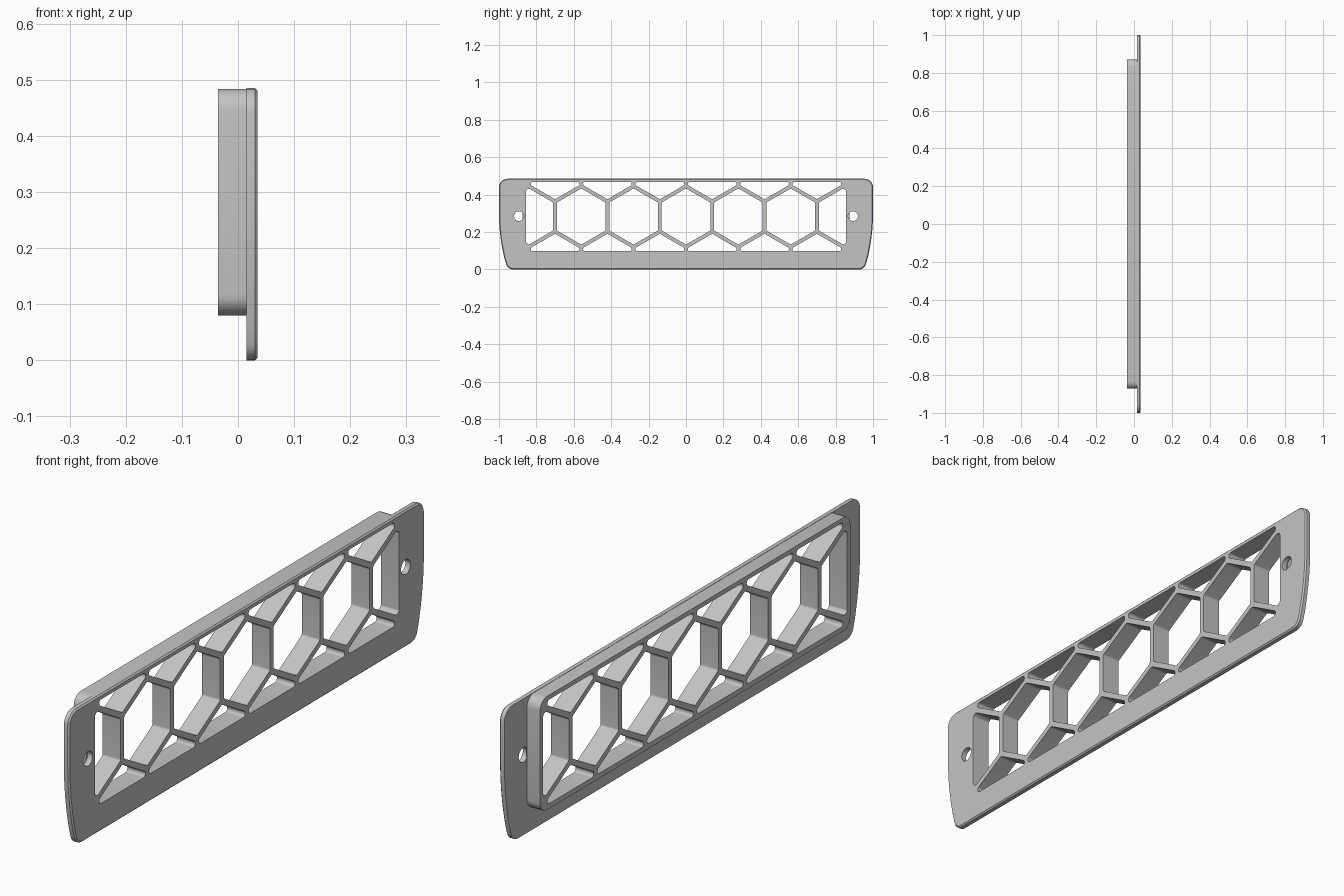
import bpy, bmesh, math
from mathutils import Vector

cube = bpy.data.objects.get("Cube")
if cube:
    bpy.data.objects.remove(cube, do_unlink=True)

BACK, SEAM, FACE = -0.036, 0.015, 0.035     # depth layers along x
TOP, MID, PITCH, RIB, CHAMFER = 0.485, 0.283, 0.28, 0.02, 0.005
WIN_Y, WIN_LOW, WIN_HIGH = 0.855, 0.098, 0.468

grey = bpy.data.materials.new("satin_grey")
grey.use_nodes = True
grey.diffuse_color = (0.55, 0.55, 0.55, 1)
grey.node_tree.nodes["Principled BSDF"].inputs["Base Color"].default_value = (0.55, 0.55, 0.55, 1)


def rounded(points, radius, steps=6):
    """Replace each corner of a convex outline (counter-clockwise) by an arc."""
    result = []
    for i, corner in enumerate(points):
        p = Vector(corner)
        a = (Vector(points[i - 1]) - p).normalized()
        b = (Vector(points[(i + 1) % len(points)]) - p).normalized()
        half = a.angle(b) / 2
        centre = p + (a + b).normalized() * radius / math.sin(half)
        start = p + a * radius / math.tan(half) - centre
        for k in range(steps + 1):
            t = (math.pi - 2 * half) * k / steps
            c, s = math.cos(t), math.sin(t)
            result.append(centre + Vector((c * start.x - s * start.y, s * start.x + c * start.y)))
    return result


def clip(points, axis, limit, sign):
    """Keep the part of an outline where sign * coordinate <= sign * limit."""
    result = []
    for i, q in enumerate(points):
        p = points[i - 1]
        p_in, q_in = sign * p[axis] <= sign * limit, sign * q[axis] <= sign * limit
        if p_in != q_in:
            result.append(p.lerp(q, (limit - p[axis]) / (q[axis] - p[axis])))
        if q_in:
            result.append(q)
    return result


def inset(points, distance):
    """Move an outline inwards."""
    result = []
    for i, p in enumerate(points):
        t = (points[(i + 1) % len(points)] - points[i - 1]).normalized()
        result.append(p + Vector((-t.y, t.x)) * distance)
    return result


def circle(y, z, radius, count):
    return [Vector((y + radius * math.cos(math.tau * i / count),
                    z + radius * math.sin(math.tau * i / count))) for i in range(count)]


bm = bmesh.new()


def ring(outline, x):
    """Closed loop of vertices in the y-z plane at depth x."""
    verts = [bm.verts.new((x, p.x, p.y)) for p in outline]
    for i, v in enumerate(verts):
        bm.edges.new((verts[i - 1], v))
    return verts


def wall(a, b):
    for i in range(len(a)):
        bm.faces.new((a[i - 1], a[i], b[i], b[i - 1]))


def sheet(rings):
    """Flat face bounded by the first ring, with the others as holes."""
    edges = [bm.edges.get((r[i - 1], r[i])) for r in rings for i in range(len(r))]
    bmesh.ops.triangle_fill(bm, edges=edges, use_beauty=True, normal=(1, 0, 0))


# Plate outline: bowed ends that narrow towards the bottom
corner_low = [p for p in rounded([(-0.955, 0), (0.955, 0), (1.08, TOP), (-1.08, TOP)], 0.04)
              if p.x > 0 and p.y < 0.1]
corner_top = [p for p in rounded([(-1, 0), (1, 0), (1, TOP), (-1, TOP)], 0.045)
              if p.x > 0 and p.y > 0.3]
bow = [Vector((1 - 0.045 * (1 - z / 0.3) ** 2, z)) for z in [0.06 + 0.03 * i for i in range(9)]]
side = corner_low + bow + corner_top
plate_outline = side + [Vector((-p.x, p.y)) for p in reversed(side)]

# Collar outline, almost flush with the plate's top edge
collar_top = TOP - 0.001
collar_outline = rounded([(-0.872, 0.08), (0.872, 0.08), (0.872, collar_top), (-0.872, collar_top)], 0.038)

# Honeycomb openings, trimmed to the window
cells = []
size = (PITCH - RIB) / math.sqrt(3)
for row in (-1, 0, 1):
    for column in range(-3, 3 if row else 4):
        y = PITCH * (column + 0.5 * abs(row))
        z = MID + row * PITCH * math.sqrt(3) / 2
        cell = [Vector((y + size * math.sin(math.pi * i / 3),
                        z - size * math.cos(math.pi * i / 3))) for i in range(6)]
        for axis, limit, sign in ((0, WIN_Y, 1), (0, -WIN_Y, -1), (1, WIN_HIGH, 1), (1, WIN_LOW, -1)):
            cell = clip(cell, axis, limit, sign)
        cells.append(rounded(cell, 0.0105))

# Screw holes at both ends
screws = [circle(s * 0.893, 0.285, 0.026, 32) for s in (-1, 1)]

# Rings at each depth
plate_face = ring(inset(plate_outline, CHAMFER), FACE)
plate_rim = ring(plate_outline, FACE - CHAMFER)
plate_back = ring(plate_outline, SEAM)
collar_seam, collar_back = ring(collar_outline, SEAM), ring(collar_outline, BACK)
cells_face, cells_back = [[ring(c, x) for c in cells] for x in (FACE, BACK)]
screws_face, screws_back = [[ring(c, x) for c in screws] for x in (FACE, SEAM)]

# Outer walls, then the walls of all openings
for a, b in [(plate_face, plate_rim), (plate_rim, plate_back), (collar_seam, collar_back),
             *zip(cells_face, cells_back), *zip(screws_face, screws_back)]:
    wall(a, b)

# Plate face, plate back around the collar, and collar back
sheet([plate_face] + cells_face + screws_face)
sheet([plate_back, collar_seam] + screws_back)
sheet([collar_back] + cells_back)

bmesh.ops.recalc_face_normals(bm, faces=bm.faces)
mesh = bpy.data.meshes.new("vent_grille")
bm.to_mesh(mesh)
bm.free()
mesh.materials.append(grey)
grille = bpy.data.objects.new("vent_grille", mesh)
bpy.context.scene.collection.objects.link(grille)

# Crisp edges, smooth corners
bpy.ops.object.select_all(action='DESELECT')
grille.select_set(True)
bpy.context.view_layer.objects.active = grille
bpy.ops.object.shade_smooth_by_angle(angle=math.radians(30))
